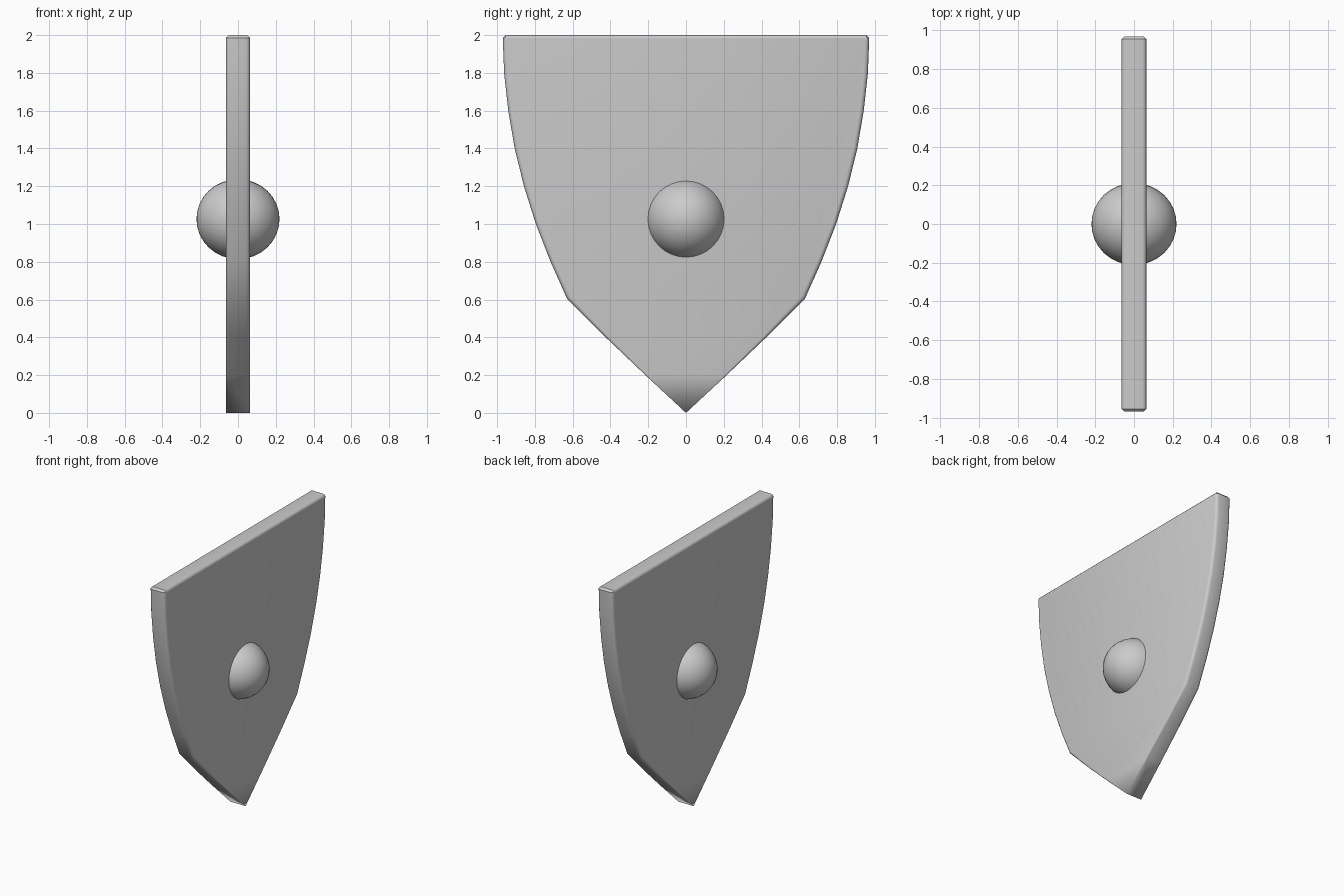
import bpy, bmesh, math
from mathutils import Vector

if "Cube" in bpy.data.objects:
    bpy.data.objects.remove(bpy.data.objects["Cube"])

# Right half of the shield outline (y, z), from the tip up to the top edge
half = [(0.215, 0.2), (0.425, 0.4), (0.63, 0.605), (0.717, 0.8), (0.795, 1.0),
        (0.858, 1.2), (0.907, 1.4), (0.941, 1.6), (0.963, 1.8), (0.97, 1.985),
        (0.955, 2.0)]
outline = [Vector((0, 0))] + [Vector(p) for p in half] \
    + [Vector((-y, z)) for y, z in reversed(half)]
n = len(outline)
HALF_T, R = 0.064, 0.022


def inward(i):
    d = (outline[(i + 1) % n] - outline[i - 1]).normalized()
    return Vector((-d.y, d.x))


def radius(i):
    # the rounded rim fades out towards the tip
    return R * min(1.0, outline[i].y / 0.6)


# Shield plate: rings of the outline stepped through the thickness, rounded at the rim
bm = bmesh.new()
steps = [(-1, a) for a in (0, 30, 60, 90)] + [(1, a) for a in (90, 60, 30, 0)]
rings = []
for side, deg in steps:
    a = math.radians(deg)
    ring = []
    for i, p in enumerate(outline):
        r = radius(i)
        q = p + inward(i) * r * (1 - math.sin(a))
        ring.append(bm.verts.new((side * (HALF_T - r * (1 - math.cos(a))), q.x, q.y)))
    rings.append(ring)
for lo, hi in zip(rings, rings[1:]):
    for i in range(n):
        j = (i + 1) % n
        bm.faces.new((lo[i], lo[j], hi[j], hi[i]))
bm.faces.new(rings[0])
bm.faces.new(rings[-1])
bmesh.ops.remove_doubles(bm, verts=bm.verts, dist=1e-5)
bmesh.ops.recalc_face_normals(bm, faces=bm.faces)
me = bpy.data.meshes.new("shield_plate")
bm.to_mesh(me)
bm.free()
plate = bpy.data.objects.new("shield_plate", me)
bpy.context.collection.objects.link(plate)

# Round boss through the middle, poles facing sideways
bpy.ops.mesh.primitive_uv_sphere_add(segments=32, ring_count=16, radius=1,
                                     location=(0, 0, 1.026),
                                     rotation=(0, math.pi / 2, 0))
boss = bpy.context.object
boss.name = "boss"
boss.scale = (0.212, 0.212, 0.22)

for ob in (plate, boss):
    bpy.ops.object.select_all(action='DESELECT')
    ob.select_set(True)
    bpy.context.view_layer.objects.active = ob
    bpy.ops.object.shade_smooth_by_angle(angle=math.radians(35))
